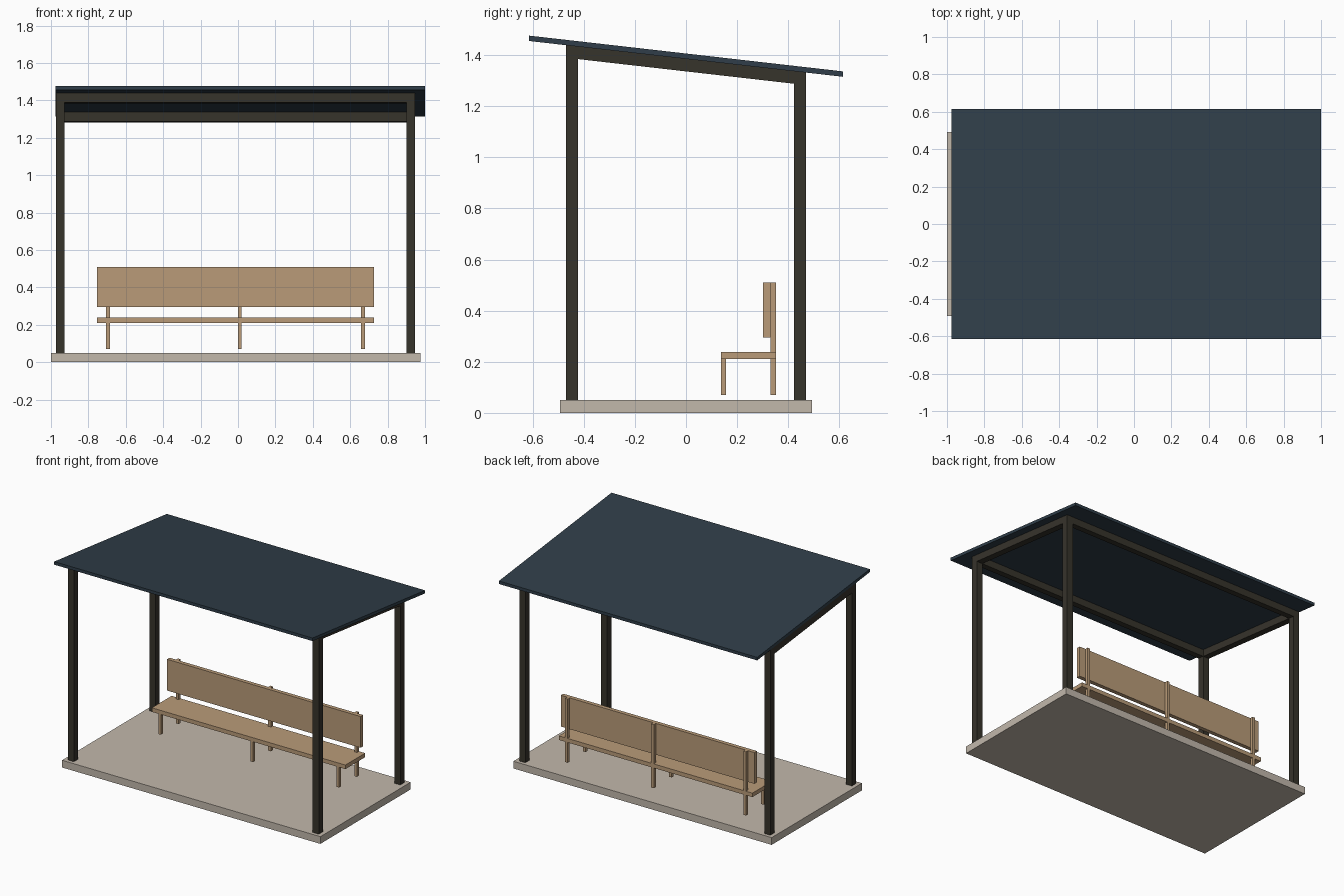
import bpy
import bmesh

default = bpy.data.objects.get("Cube")
if default:
    bpy.data.objects.remove(default, do_unlink=True)


def make_material(name, rgb):
    mat = bpy.data.materials.new(name)
    mat.use_nodes = True
    colour = (*rgb, 1.0)
    mat.diffuse_color = colour
    mat.node_tree.nodes["Principled BSDF"].inputs["Base Color"].default_value = colour
    return mat


concrete = make_material("concrete", (0.54, 0.48, 0.41))
dark_steel = make_material("dark steel", (0.037, 0.033, 0.024))
roof_blue = make_material("roof blue", (0.029, 0.048, 0.067))
timber = make_material("timber", (0.49, 0.33, 0.19))


def roof_under(y):
    """Height of the sloping underside of the roof."""
    return 1.385 - 0.114 * y


def level(z):
    return lambda y: z


def block(name, x, y, bottom, top, mat):
    """Box over the x and y ranges; bottom and top give heights along y."""
    bm = bmesh.new()
    bmesh.ops.create_cube(bm, size=1.0)
    for v in bm.verts:
        upper = v.co.z > 0
        v.co.x = x[v.co.x > 0]
        v.co.y = y[v.co.y > 0]
        v.co.z = (top if upper else bottom)(v.co.y)
    mesh = bpy.data.meshes.new(name)
    bm.to_mesh(mesh)
    bm.free()
    mesh.materials.append(mat)
    obj = bpy.data.objects.new(name, mesh)
    bpy.context.collection.objects.link(obj)
    return obj


# Ground slab
slab_top = 0.05
block("floor_slab", (-1, 0.975), (-0.493, 0.493), level(0), level(slab_top), concrete)

# Sloping roof sheet
block("roof", (-0.975, 1), (-0.615, 0.615), roof_under,
      lambda y: roof_under(y) + 0.021, roof_blue)

# Posts, cut to the roof slope
columns = {"right": (-0.973, -0.927), "left": (0.9, 0.946)}
rows = {"front": (-0.469, -0.422), "back": (0.422, 0.469)}
for side, xs in columns.items():
    for end, ys in rows.items():
        block(f"{end}_{side}_post", xs, ys, level(slab_top), roof_under, dark_steel)


# Beams framed between the posts
def beam_under(y):
    return roof_under(y) - 0.049


for side, xs in columns.items():
    block(f"{side}_beam", xs, (rows["front"][1], rows["back"][0]),
          beam_under, roof_under, dark_steel)
for end, ys in rows.items():
    block(f"{end}_beam", (columns["right"][1], columns["left"][0]), ys,
          beam_under, roof_under, dark_steel)

# Bench seat and backrest
bench_x = (-0.754, 0.726)
seat_low, seat_high, bench_top = 0.21, 0.238, 0.51
block("bench_seat", bench_x, (0.136, 0.352), level(seat_low), level(seat_high), timber)
block("bench_backrest", bench_x, (0.302, 0.33), level(0.294), level(bench_top), timber)

# Bench legs; the rear ones carry on up behind the backrest
for label, centre in (("right", -0.695), ("middle", 0.01), ("left", 0.668)):
    xs = (centre - 0.01, centre + 0.01)
    block(f"bench_front_{label}_leg", xs, (0.136, 0.157),
          level(0.07), level(seat_low), timber)
    block(f"bench_rear_{label}_leg", xs, (0.33, 0.352),
          level(0.07), level(bench_top), timber)
